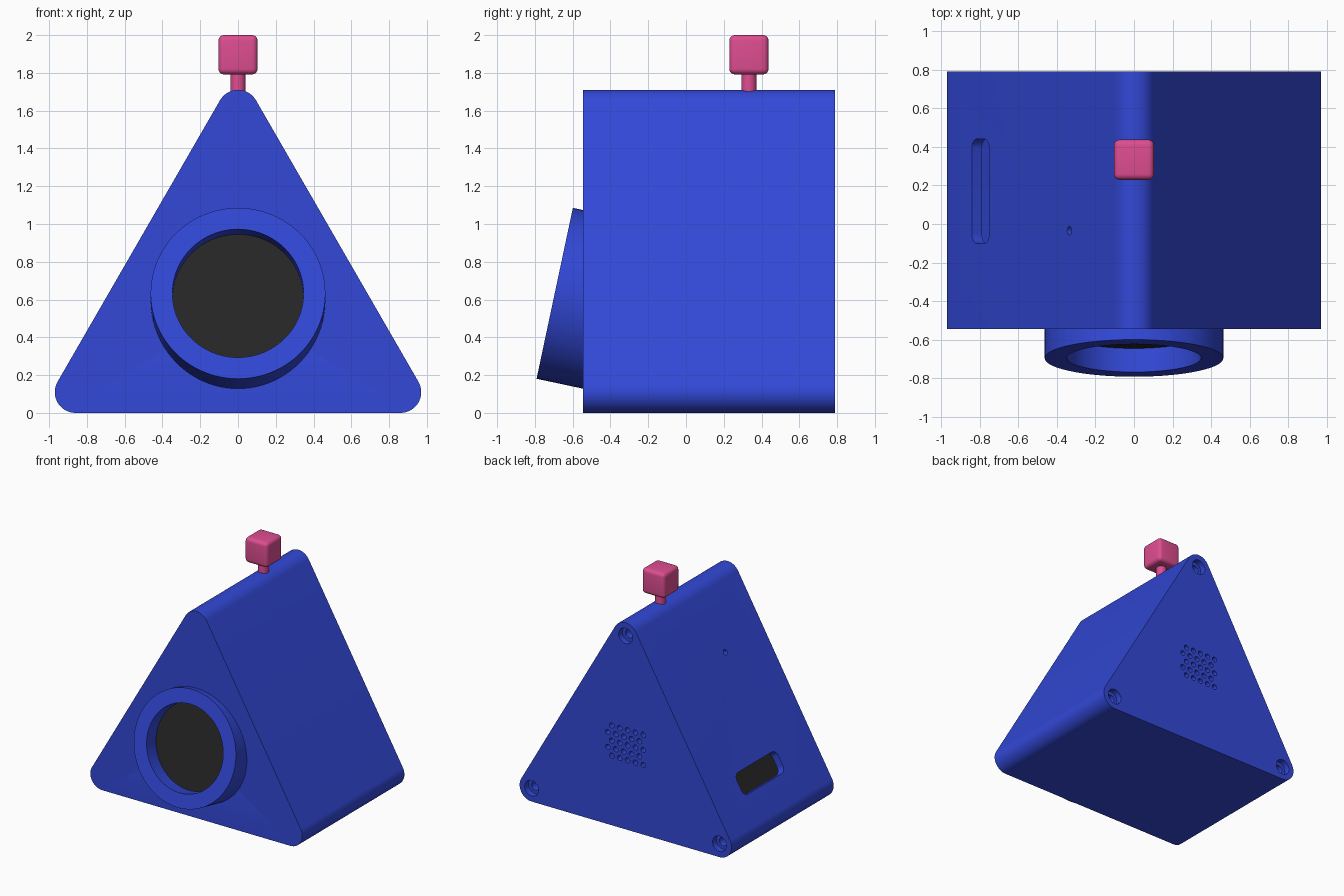
import bpy, bmesh
from math import pi, cos, sin, atan2, radians, sqrt
from mathutils import Matrix, Vector

if "Cube" in bpy.data.objects:
    bpy.data.objects.remove(bpy.data.objects["Cube"], do_unlink=True)


def material(name, rgb):
    m = bpy.data.materials.new(name)
    m.use_nodes = True
    m.diffuse_color = (*rgb, 1)
    bsdf = m.node_tree.nodes["Principled BSDF"]
    bsdf.inputs["Base Color"].default_value = (*rgb, 1)
    bsdf.inputs["Roughness"].default_value = 0.6
    return m


BLUE = material("blue", (0.032, 0.065, 0.68))
PINK = material("pink", (0.73, 0.075, 0.283))
DARK = material("near_black", (0.02, 0.02, 0.02))


def rounded(centres, r, segs):
    """Outline of a counter-clockwise polygon grown by r with round corners."""
    pts, n = [], len(centres)
    for i, c in enumerate(centres):
        c, before, after = Vector(c), Vector(centres[i - 1]), Vector(centres[(i + 1) % n])
        d0, d1 = c - before, after - c
        a0 = atan2(-d0.x, d0.y)
        sweep = (atan2(-d1.x, d1.y) - a0) % (2 * pi)
        for k in range(segs + 1):
            a = a0 + sweep * k / segs
            pts.append((c.x + r * cos(a), c.y + r * sin(a)))
    return pts


def circle(r, segs, cx=0, cy=0):
    return [(cx + r * cos(2 * pi * k / segs), cy + r * sin(2 * pi * k / segs))
            for k in range(segs)]


def box_outline(hx, hy, r):
    x, y = hx - r, hy - r
    return rounded([(-x, -y), (x, -y), (x, y), (-x, y)], r, 6)


def prism(bm, outline, z0, z1, frame):
    lo = [bm.verts.new(frame @ Vector((x, y, z0))) for x, y in outline]
    hi = [bm.verts.new(frame @ Vector((x, y, z1))) for x, y in outline]
    bm.faces.new(lo[::-1])
    bm.faces.new(hi)
    n = len(lo)
    for i in range(n):
        j = (i + 1) % n
        bm.faces.new((lo[i], lo[j], hi[j], hi[i]))


def make(name, mat, *prisms):
    bm = bmesh.new()
    for p in prisms:
        prism(bm, *p)
    me = bpy.data.meshes.new(name)
    bm.to_mesh(me)
    bm.free()
    me.materials.append(mat)
    ob = bpy.data.objects.new(name, me)
    bpy.context.collection.objects.link(ob)
    return ob


def activate(ob):
    bpy.ops.object.select_all(action='DESELECT')
    ob.select_set(True)
    bpy.context.view_layer.objects.active = ob


def cut(ob, *prisms):
    cutter = make("cutter", BLUE, *prisms)
    cutter.hide_render = True
    mod = ob.modifiers.new("cut", 'BOOLEAN')
    mod.operation, mod.solver, mod.object = 'DIFFERENCE', 'EXACT', cutter
    activate(ob)
    bpy.ops.object.modifier_apply(modifier=mod.name)
    bpy.data.objects.remove(cutter, do_unlink=True)


def smooth(ob):
    activate(ob)
    bpy.ops.object.shade_smooth_by_angle(angle=radians(30))


# Frames: body looks along -y, lens is tipped upward, side sits on the -x slope
BODY = Matrix.Rotation(pi / 2, 4, 'X')
LENS = Matrix.Translation((0, -0.695, 0.633)) @ Matrix.Rotation(radians(78), 4, 'X')


def slope_frame(x, y):
    z = 0.165 + (x + 0.955) * sqrt(3)
    return Matrix.Translation((x, y, z)) @ Matrix.Rotation(-pi / 3, 4, 'Y')


# Rounded triangular body
BACK, FRONT = -0.79, 0.545
corners = [(-0.86, 0.11), (0.86, 0.11), (0, 1.60)]
body = make("body", BLUE, (rounded(corners, 0.11, 16), BACK, FRONT, BODY))

# Speaker holes, screw recesses, side port, pinhole and lens opening
out = BACK - 0.02
step = 0.072
holes = []
for row in range(5):
    shift = 0.018 if row % 2 else -0.018
    for col in range(5):
        spot = circle(0.022, 12, (col - 2) * step + shift, 0.70 + (row - 2) * step * 0.866)
        holes.append((spot, out, BACK + 0.06, BODY))
holes += [(circle(0.064, 24, *c), out, BACK + 0.05, BODY) for c in corners]
port = slope_frame(-0.795, 0.17)
holes.append((box_outline(0.09, 0.27, 0.05), -0.07, 0.02, port))
holes.append((circle(0.022, 16), -0.06, 0.02, slope_frame(-0.335, -0.035)))
holes.append((circle(0.38, 64), -0.2, 0.05, LENS))
cut(body, *holes)

# Screw shafts and the wider chamber behind the port
shafts = [(circle(0.036, 20, *c), BACK + 0.03, BACK + 0.14, BODY) for c in corners]
cut(body, *shafts, (box_outline(0.12, 0.38, 0.03), -0.13, -0.06, port))
smooth(body)
make("port_backing", DARK, (box_outline(0.119, 0.379, 0.03), -0.13, -0.125, port))

# Tilted lens ring with a blind opening and dark glass
ring = make("lens_ring", BLUE, (circle(0.4625, 96), -0.27, 0, LENS))
cut(ring, (circle(0.347, 96), -0.132, 0.05, LENS))
smooth(ring)
make("lens_glass", DARK, (circle(0.346, 96), -0.132, -0.125, LENS))

# Button on top: round stem and bevelled cube
KNOB = Matrix.Translation((0, 0.333, 0))
stem = make("button_stem", PINK, (circle(0.04, 32), 1.68, 1.82, KNOB))
smooth(stem)
h = 0.104
cap = make("button_cap", PINK,
           ([(-h, -h), (h, -h), (h, h), (-h, h)], 2 - 2 * h, 2, KNOB))
bevel = cap.modifiers.new("bevel", 'BEVEL')
bevel.width, bevel.segments = 0.03, 5
activate(cap)
bpy.ops.object.modifier_apply(modifier=bevel.name)
smooth(cap)
